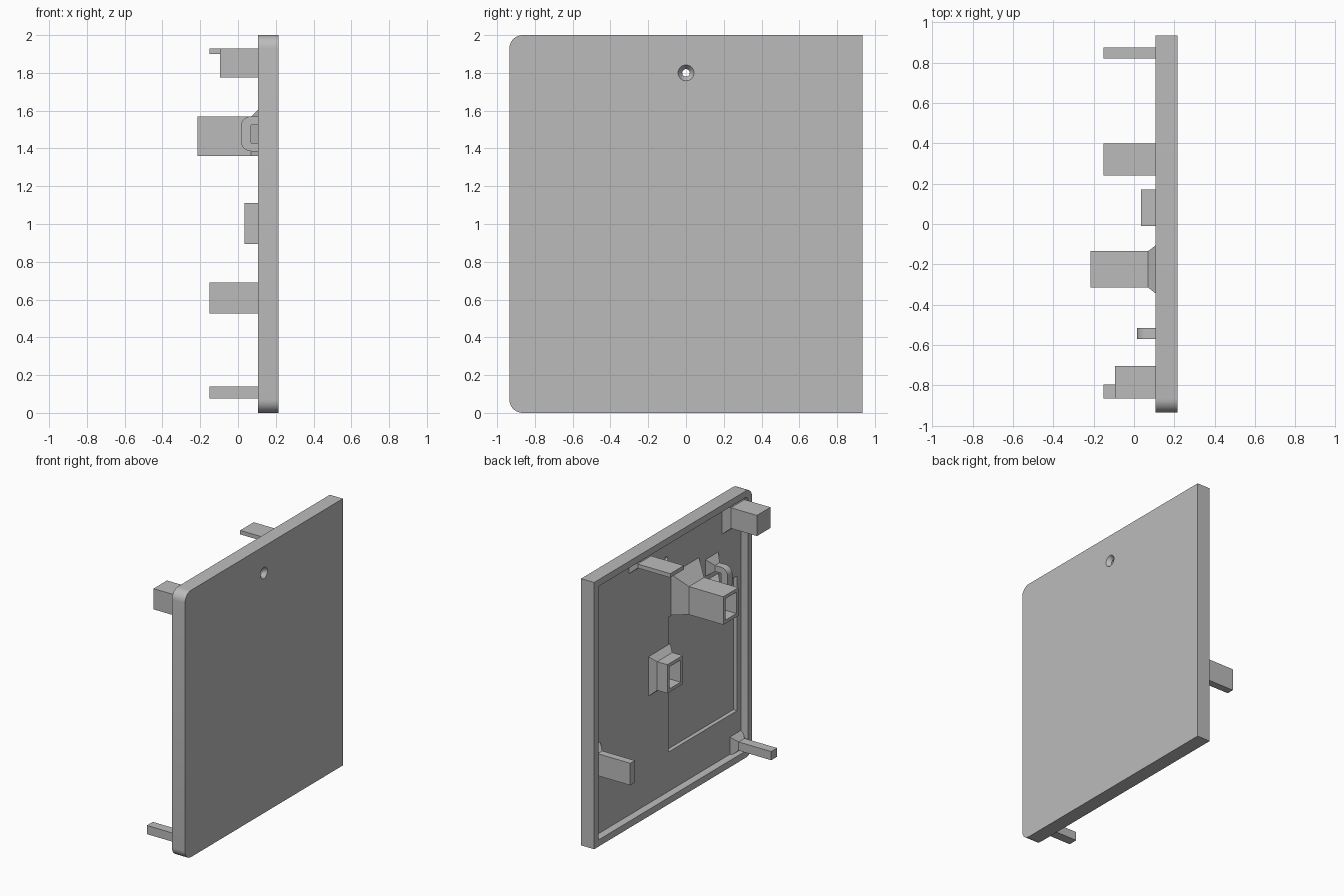
import bpy, bmesh, math

cube = bpy.data.objects.get("Cube")
if cube:
    bpy.data.objects.remove(cube, do_unlink=True)

grey = bpy.data.materials.new("plain grey")
grey.use_nodes = True
TONE = (0.5, 0.5, 0.5, 1)
grey.diffuse_color = TONE
grey.node_tree.nodes["Principled BSDF"].inputs["Base Color"].default_value = TONE

# Depth levels of the cover along x
FACE, BACK, FLOOR, POCKET, ROOT, NECK = 0.215, 0.107, 0.165, 0.195, 0.172, 0.12
HALF, TOP, RIM = 0.935, 2.0, 0.05


def make(name, bm):
    bmesh.ops.recalc_face_normals(bm, faces=bm.faces)
    mesh = bpy.data.meshes.new(name)
    bm.to_mesh(mesh)
    bm.free()
    ob = bpy.data.objects.new(name, mesh)
    bpy.context.collection.objects.link(ob)
    mesh.materials.append(grey)
    return ob


def loft(name, loops):
    """Skin a list of closed loops and cap both ends."""
    bm = bmesh.new()
    rings = [[bm.verts.new(p) for p in loop] for loop in loops]
    for a, b in zip(rings, rings[1:]):
        n = len(a)
        for i in range(n):
            j = (i + 1) % n
            bm.faces.new((a[i], a[j], b[j], b[i]))
    bm.faces.new(rings[0])
    bm.faces.new(rings[-1])
    return make(name, bm)


def rect(x, y0, y1, z0, z1):
    return [(x, y0, z0), (x, y1, z0), (x, y1, z1), (x, y0, z1)]


def grow(r, g):
    return (r[0] - g, r[1] + g, r[2] - g, r[3] + g)


def arc(cx, cy, r, start, steps=8):
    """Quarter circle, counter-clockwise from a start angle in degrees."""
    return [(cx + r * math.cos(math.radians(start + 90 * i / steps)),
             cy + r * math.sin(math.radians(start + 90 * i / steps)))
            for i in range(steps + 1)]


def panel(name, x0, x1, inset, radius):
    """Slab with its two -y corners rounded."""
    y0, y1, z0, z1 = grow((-HALF, HALF, 0, TOP), -inset)
    pts = [(y1, z0), (y1, z1)]
    pts += arc(y0 + radius, z1 - radius, radius, 90)
    pts += arc(y0 + radius, z0 + radius, radius, 180)
    return loft(name, [[(x, y, z) for y, z in pts] for x in (x0, x1)])


def cut(target, cutter):
    mod = target.modifiers.new("cut", "BOOLEAN")
    mod.operation = "DIFFERENCE"
    mod.solver = "EXACT"
    mod.object = cutter
    bpy.context.view_layer.objects.active = target
    bpy.ops.object.modifier_apply(modifier=mod.name)
    bpy.data.objects.remove(cutter, do_unlink=True)


# Cover plate: hollow back, shallow pocket and countersunk screw hole
plate = panel("cover_plate", BACK, FACE, 0, 0.07)
cut(plate, panel("recess_cutter", BACK - 0.1, FLOOR, RIM, 0.03))
pocket = (-0.84, -0.03, 0.345, 1.355)
cut(plate, loft("pocket_cutter", [rect(x, *pocket) for x in (BACK, POCKET)]))


def circle(x, r, n=32):
    return [(x, r * math.cos(math.tau * i / n), 1.8 + r * math.sin(math.tau * i / n))
            for i in range(n)]


cut(plate, loft("hole_cutter", [circle(BACK, 0.02), circle(0.185, 0.02),
                                circle(FACE, 0.042), circle(FACE + 0.02, 0.042)]))
bpy.ops.object.select_all(action="DESELECT")
plate.select_set(True)
bpy.context.view_layer.objects.active = plate
bpy.ops.object.shade_smooth_by_angle(angle=math.radians(30))

# Solid pegs with flared feet: tip depth and y, z extents
pegs = {
    "upper_corner_peg": (-0.095, (-0.865, -0.705, 1.775, 1.93)),
    "lower_corner_peg": (-0.15, (-0.865, -0.795, 0.075, 0.14)),
    "side_peg": (-0.15, (0.82, 0.875, 0.525, 0.69)),
    "top_peg": (-0.15, (0.24, 0.40, 1.90, 1.93)),
}
for name, (tip, r) in pegs.items():
    loft(name, [rect(ROOT, *grow(r, 0.04)), rect(FLOOR, *grow(r, 0.04)),
                rect(NECK, *r), rect(tip, *r)])


# Hollow square sockets with flared feet
def socket(name, tip, neck, r, foot, wall):
    inner = grow(r, -wall)
    loft(name, [rect(ROOT, *foot), rect(FLOOR, *foot), rect(neck, *r), rect(tip, *r),
                rect(tip, *inner), rect(FLOOR - 0.003, *inner)])


small = (-0.01, 0.17, 0.895, 1.11)
socket("small_socket", 0.035, NECK, small, grow(small, 0.04), 0.025)
socket("long_socket", -0.215, 0.07, (-0.315, -0.135, 1.36, 1.57),
       (-0.39, -0.06, 1.36, 1.665), 0.025)

# Rounded loop handle, with a flared foot under each leg
ZL, ZH, TIP, R = 1.385, 1.57, 0.015, 0.055
outline = [(ROOT, ZH)] + arc(TIP + R, ZH - R, R, 90) + arc(TIP + R, ZL + R, R, 180)
outline += [(ROOT, ZL), (ROOT, 1.43), (0.07, 1.43), (0.07, 1.525), (ROOT, 1.525)]
handle = loft("loop_handle", [[(x, y, z) for x, z in outline] for y in (-0.57, -0.515)])
bpy.ops.object.select_all(action="DESELECT")
handle.select_set(True)
bpy.context.view_layer.objects.active = handle
bpy.ops.object.shade_smooth_by_angle(angle=math.radians(30))
for name, z0, z1, f0, f1 in (("upper_handle_foot", 1.525, ZH, 1.495, 1.62),
                             ("lower_handle_foot", ZL, 1.43, 1.36, 1.46)):
    foot = (-0.62, -0.465, f0, f1)
    loft(name, [rect(ROOT, *foot), rect(FLOOR, *foot),
                rect(NECK, -0.57, -0.515, z0, z1)])
